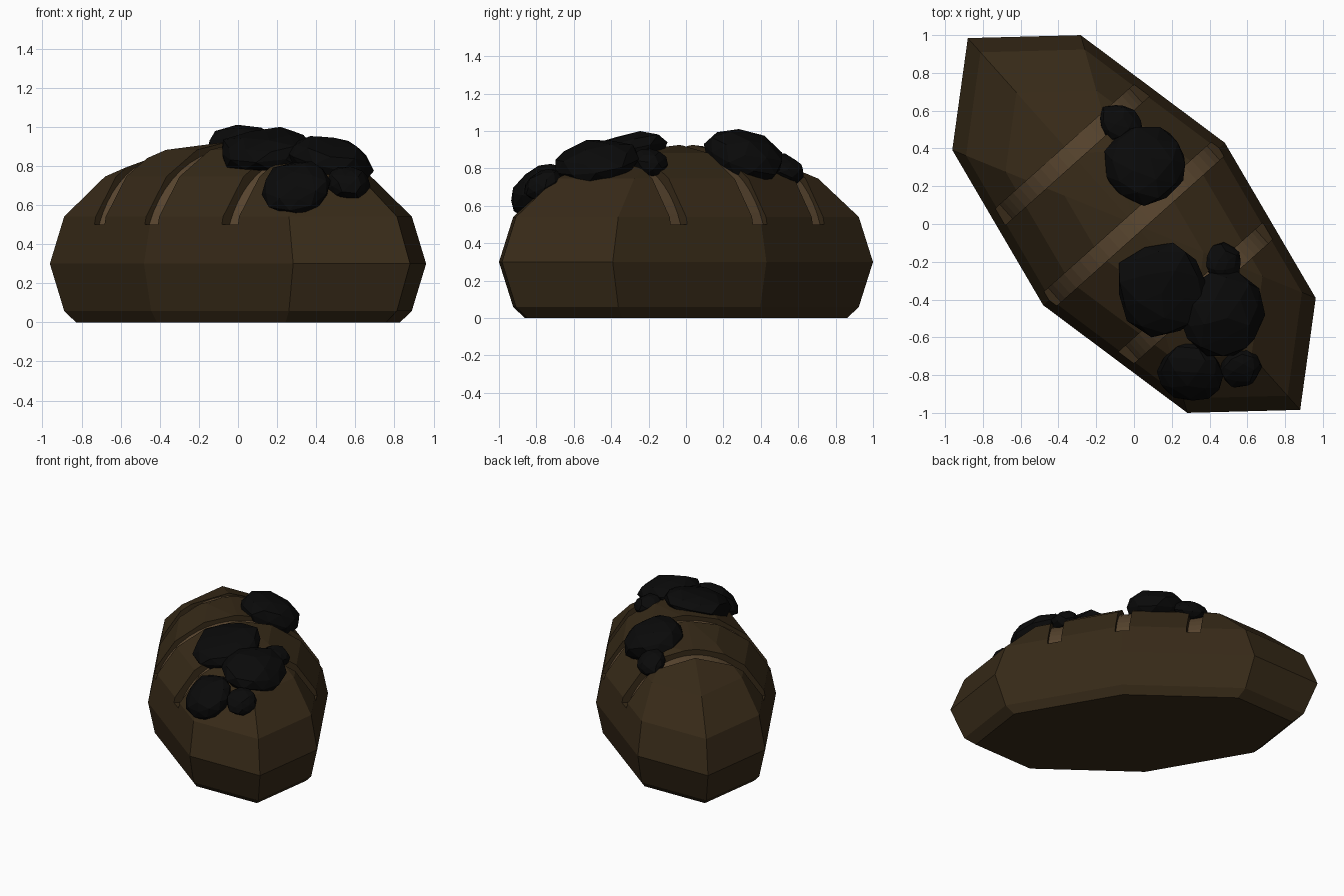
import bpy, bmesh, math, random
from mathutils import Vector, Matrix

if "Cube" in bpy.data.objects:
    bpy.data.objects.remove(bpy.data.objects["Cube"])

A, B, C, ZC = 1.32, 0.645, 0.63, 0.3          # loaf half sizes and centre height
ROT = Matrix.Rotation(math.radians(131.8), 4, 'Z')


def material(name, col):
    m = bpy.data.materials.new(name)
    m.diffuse_color = (*col, 1)
    m.use_nodes = True
    m.node_tree.nodes["Principled BSDF"].inputs["Base Color"].default_value = m.diffuse_color
    return m


crust = material("crust", (0.038, 0.023, 0.009))
crumb = material("crumb", (0.105, 0.064, 0.03))
char = material("char", (0.003, 0.003, 0.003))


def make(name, bm, mats):
    bmesh.ops.recalc_face_normals(bm, faces=bm.faces)
    me = bpy.data.meshes.new(name)
    bm.to_mesh(me)
    bm.free()
    for m in mats:
        me.materials.append(m)
    ob = bpy.data.objects.new(name, me)
    bpy.context.collection.objects.link(ob)
    return ob


# loaf: eight-sided stretched sphere with a flat bottom
bm = bmesh.new()
bmesh.ops.create_uvsphere(bm, u_segments=8, v_segments=8, radius=1)
bmesh.ops.transform(bm, verts=bm.verts, matrix=ROT @ Matrix.Translation((0, 0, ZC)) @ Matrix.Diagonal((A, B, C, 1)))
cut = bmesh.ops.bisect_plane(bm, geom=bm.verts[:] + bm.edges[:] + bm.faces[:], plane_co=(0, 0, 0),
                             plane_no=(0, 0, 1), clear_inner=True)
bmesh.ops.contextual_create(bm, geom=[e for e in cut['geom_cut'] if isinstance(e, bmesh.types.BMEdge)])
loaf = make("loaf", bm, [crust, crumb])

# score cutters: three arches whose inner faces become the groove floors
bm = bmesh.new()
N, W, Z0 = 20, 0.05, 0.5
for s, a, b in ((-0.5, 0.495, 0.545), (0, 0.6, 0.585), (0.5, 0.495, 0.545)):
    t0 = math.asin((Z0 - ZC) / b)
    rows = []
    for i in range(N + 1):
        t = t0 + (math.pi - 2 * t0) * i / N
        y, z = a * math.cos(t), ZC + b * math.sin(t)
        yo, zo = 1.5 * y, Z0 + 1.5 * (z - Z0)
        rows.append([bm.verts.new(ROT @ Vector(p)) for p in
                     ((s - W, y, z), (s + W, y, z), (s + W, yo, zo), (s - W, yo, zo))])
    for r, q in zip(rows, rows[1:]):
        for k in range(4):
            f = bm.faces.new((r[k], r[(k + 1) % 4], q[(k + 1) % 4], q[k]))
            f.material_index = 1 if k == 0 else 0
    bm.faces.new(rows[0])
    bm.faces.new(rows[-1])
cutter = make("score_cutter", bm, [crust, crumb])
cutter.hide_render = True
mod = loaf.modifiers.new("scores", 'BOOLEAN')
mod.operation, mod.solver, mod.object = 'DIFFERENCE', 'EXACT', cutter
bpy.context.view_layer.objects.active = loaf
bpy.ops.object.modifier_apply(modifier=mod.name)
bpy.data.objects.remove(cutter)

# burnt lumps: flattened, roughened balls lying on the crust (x, y, radius, radius, thickness)
random.seed(4)
lumps = ((0.06, 0.31, 0.215, 0.225, 0.14), (-0.07, 0.54, 0.12, 0.11, 0.07),
         (0.15, -0.35, 0.25, 0.26, 0.10), (0.47, -0.48, 0.225, 0.23, 0.12),
         (0.48, -0.20, 0.10, 0.10, 0.07), (0.30, -0.80, 0.185, 0.18, 0.10),
         (0.57, -0.77, 0.11, 0.11, 0.075))
for i, (x, y, rx, ry, h) in enumerate(lumps):
    p = ROT.inverted() @ Vector((x, y, 0))
    dz = C * math.sqrt(1 - (p.x / A) ** 2 - (p.y / B) ** 2)
    n = ROT @ Vector((p.x / A ** 2, p.y / B ** 2, dz / C ** 2)).normalized()
    turn = n.to_track_quat('Z', 'Y').to_matrix().to_4x4()
    bm = bmesh.new()
    bmesh.ops.create_icosphere(bm, subdivisions=2, radius=1)
    for v in bm.verts:
        v.co *= random.uniform(0.92, 1.08)
    bmesh.ops.transform(bm, verts=bm.verts, matrix=Matrix.Translation(Vector((x, y, ZC + dz)) - n * 0.015)
                        @ turn @ Matrix.Diagonal((rx, ry, h, 1)))
    make(f"burnt_lump_{i + 1}", bm, [char])
